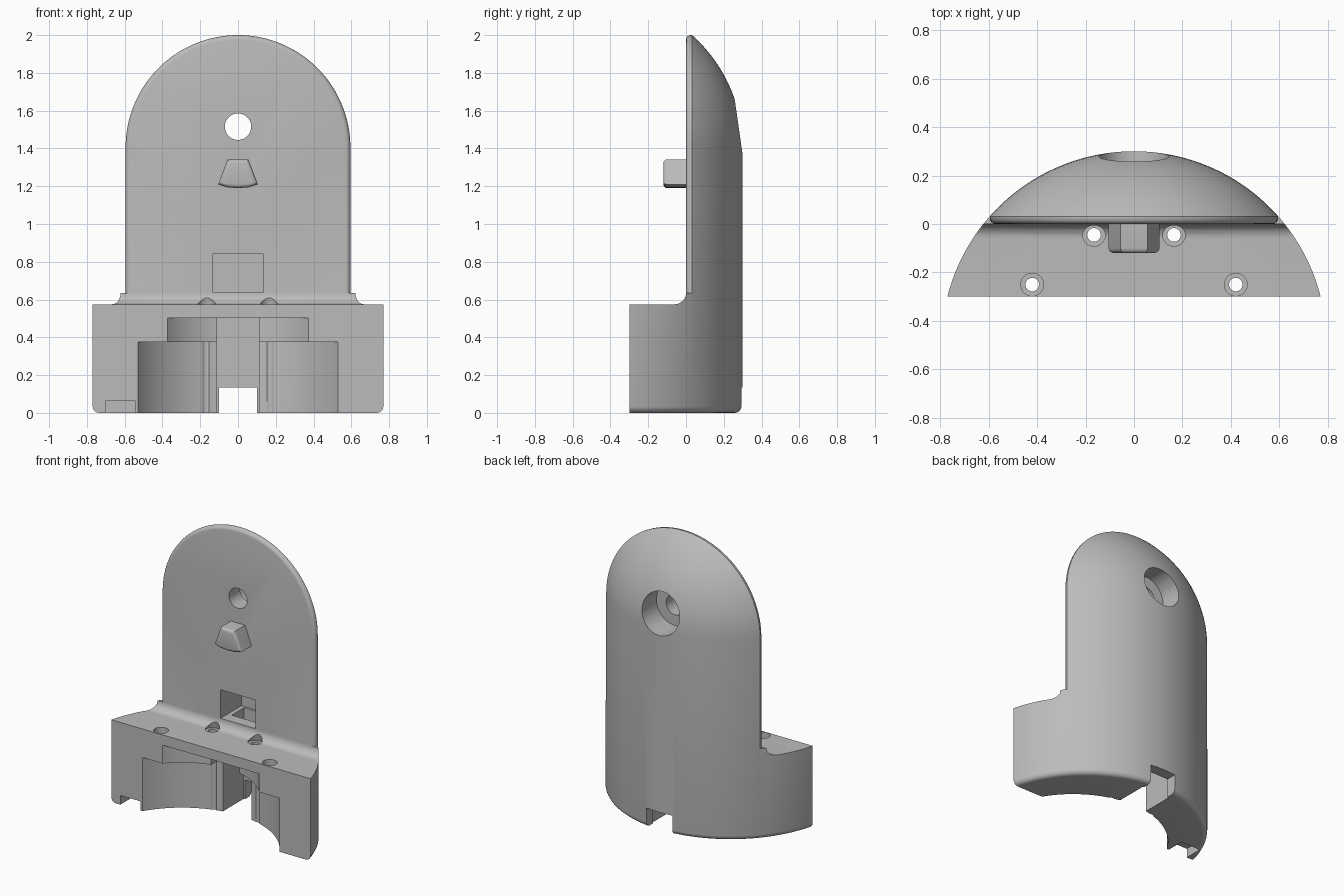
import bpy, bmesh, math
from mathutils import Matrix

cube = bpy.data.objects.get("Cube")
if cube:
    bpy.data.objects.remove(cube, do_unlink=True)

RADIUS, AXIS_Y = 0.794, -0.494      # curved back
ARCH_Z, ARCH_R = 1.405, 0.595       # rounded head
HOLE_Z = 1.515

grey = bpy.data.materials.new("light grey plastic")
grey.use_nodes = True
grey.diffuse_color = (0.5, 0.5, 0.5, 1)
grey.node_tree.nodes["Principled BSDF"].inputs["Base Color"].default_value = (0.5, 0.5, 0.5, 1)


def finish(name, bm):
    bmesh.ops.recalc_face_normals(bm, faces=bm.faces)
    mesh = bpy.data.meshes.new(name)
    bm.to_mesh(mesh)
    bm.free()
    mesh.materials.append(grey)
    ob = bpy.data.objects.new(name, mesh)
    bpy.context.scene.collection.objects.link(ob)
    return ob


def prism(name, outline, direction, bevel=0.0):
    """Extrude a 3D outline; optionally round the edges of its first face."""
    bm = bmesh.new()
    face = bm.faces.new([bm.verts.new(p) for p in outline])
    bm.normal_update()
    rim = list(face.edges)
    geo = bmesh.ops.extrude_face_region(bm, geom=[face], use_keep_orig=True)
    moved = [g for g in geo["geom"] if isinstance(g, bmesh.types.BMVert)]
    bmesh.ops.translate(bm, verts=moved, vec=direction)
    bmesh.ops.recalc_face_normals(bm, faces=bm.faces)
    if bevel:
        bmesh.ops.bevel(bm, geom=rim, offset=bevel, segments=4, profile=0.5, affect='EDGES')
    return finish(name, bm)


def box(name, x0, x1, y0, y1, z0, z1):
    return prism(name, [(x0, y0, z0), (x1, y0, z0), (x1, y1, z0), (x0, y1, z0)], (0, 0, z1 - z0))


def cylinder(name, r, x, y, z0, z1, top=None, sides=32):
    bm = bmesh.new()
    bmesh.ops.create_cone(bm, cap_ends=True, segments=sides, radius1=r,
                          radius2=r if top is None else top, depth=z1 - z0,
                          matrix=Matrix.Translation((x, y, (z0 + z1) / 2)))
    return finish(name, bm)


def bore(name, r, z, y0, y1):
    bm = bmesh.new()
    turn = Matrix.Translation((0, (y0 + y1) / 2, z)) @ Matrix.Rotation(math.pi / 2, 4, 'X')
    bmesh.ops.create_cone(bm, cap_ends=True, segments=48, radius1=r, radius2=r,
                          depth=y1 - y0, matrix=turn)
    return finish(name, bm)


def combine(target, tool, operation):
    mod = target.modifiers.new("combine", 'BOOLEAN')
    mod.operation, mod.solver, mod.object = operation, 'EXACT', tool
    deps = bpy.context.evaluated_depsgraph_get()
    mesh = bpy.data.meshes.new_from_object(target.evaluated_get(deps))
    target.modifiers.clear()
    target.data = mesh
    bpy.data.objects.remove(tool, do_unlink=True)


def arc(r, a0, a1, n):
    for i in range(n + 1):
        a = math.radians(a0 + (a1 - a0) * i / n)
        yield r * math.cos(a), r * math.sin(a)


# Round column with a domed top and softened bottom edge
soft = 0.035
profile = [(0, 0)]
profile += [(RADIUS - soft + u, soft + v) for u, v in arc(soft, -90, 0, 5)]
profile += [(u, ARCH_Z + v) for u, v in arc(RADIUS, 0, 90, 32)]
profile[-1] = (0, ARCH_Z + RADIUS)
bm = bmesh.new()
verts = [bm.verts.new((r, AXIS_Y, z)) for r, z in profile]
edges = [bm.edges.new(pair) for pair in zip(verts, verts[1:])]
bmesh.ops.spin(bm, geom=verts + edges, cent=(0, AXIS_Y, 0), axis=(0, 0, 1),
               angle=math.tau, steps=160, use_merge=True)
bmesh.ops.remove_doubles(bm, verts=bm.verts, dist=0.0001)
body = finish("mount_body", bm)

# Front shape: arched back plate plus base with a concave blend
outline = [(-ARCH_R, 0, 0.3), (ARCH_R, 0, 0.3)]
outline += [(u, 0, ARCH_Z + v) for u, v in arc(ARCH_R, 0, 180, 64)]
mask = prism("plate_mask", outline, (0, 1, 0), bevel=0.025)
blend = 0.06
side = [(-1, -0.3, -0.1), (-1, -0.3, 0.575)]
side += [(-1, -blend + u, 0.575 + blend + v) for u, v in arc(blend, -90, 0, 8)]
side += [(-1, 0.06, 0.575 + blend), (-1, 0.06, 0.575), (-1, 1, 0.575), (-1, 1, -0.1)]
combine(mask, prism("base_mask", side, (2, 0, 0)), 'UNION')
combine(body, mask, 'INTERSECT')

# Screw hole with a wide recess on the back
cutters = [bore("through_hole", 0.07, HOLE_Z, -0.2, 0.5),
           bore("back_recess", 0.145, HOLE_Z, 0.12, 0.5)]

# Stepped round pocket under the base
cutters += [cylinder("lower_pocket", 0.618, 0, -0.618, -0.1, 0.375, sides=128),
            cylinder("upper_pocket", 0.49, 0, -0.618, 0.3, 0.503, sides=128)]

# Cable channel, window and rear notch
cutters += [box("channel", -0.11, 0.11, -0.5, 0.22, -0.1, 0.504),
            box("window", -0.135, 0.135, -0.2, 0.23, 0.64, 0.84),
            box("duct", -0.105, 0.105, 0.08, 0.215, 0.4, 0.7),
            box("rear_notch", -0.1, 0.1, -0.1, 0.5, -0.1, 0.135),
            box("corner_pocket", -0.7, -0.545, -0.5, -0.17, -0.1, 0.065)]

# Vertical screw holes on both sides
for s in (-1, 1):
    cutters += [cylinder("outer_hole", 0.028, s * 0.42, -0.25, 0.2, 0.7),
                cylinder("outer_sink", 0.047, s * 0.42, -0.25, 0.505, 0.7),
                cylinder("outer_nut", 0.047, s * 0.42, -0.25, 0.3, 0.43),
                cylinder("inner_hole", 0.028, s * 0.165, -0.045, -0.1, 0.6),
                cylinder("inner_sink", 0.05, s * 0.165, -0.045, 0.56, 0.66, top=0.028)]
for cutter in cutters:
    combine(body, cutter, 'DIFFERENCE')

# Tapered hook peg on the plate
peg_shape = [(0.055, -0.12, 1.342), (-0.055, -0.12, 1.342), (-0.105, -0.12, 1.21),
             (-0.055, -0.12, 1.194), (0, -0.12, 1.19), (0.055, -0.12, 1.194), (0.105, -0.12, 1.21)]
peg = prism("hook_peg", peg_shape, (0, 0.14, 0), bevel=0.02)

for ob in (body, peg):
    bpy.ops.object.select_all(action='DESELECT')
    ob.select_set(True)
    bpy.context.view_layer.objects.active = ob
    bpy.ops.object.shade_smooth_by_angle(angle=math.radians(30))
